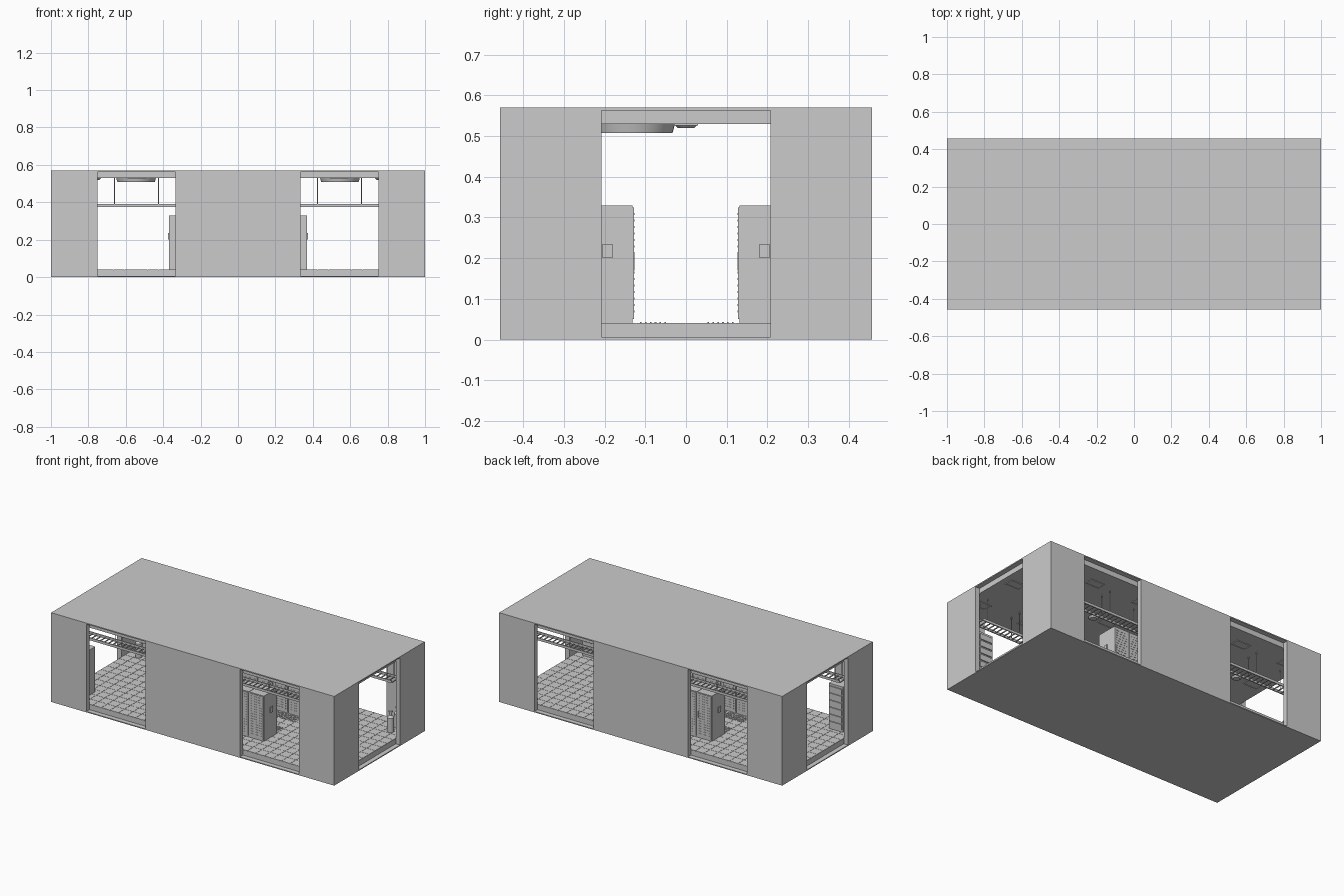
import bpy, bmesh, math
from mathutils import Matrix, Vector

if "Cube" in bpy.data.objects:
    bpy.data.objects.remove(bpy.data.objects["Cube"])


def finish(name, bm):
    me = bpy.data.meshes.new(name)
    bm.to_mesh(me)
    bm.free()
    ob = bpy.data.objects.new(name, me)
    bpy.context.collection.objects.link(ob)
    return ob


def boxes(name, items):
    """One object from many boxes given as (x0, x1, y0, y1, z0, z1)."""
    bm = bmesh.new()
    for x0, x1, y0, y1, z0, z1 in items:
        x0, x1 = sorted((x0, x1))
        y0, y1 = sorted((y0, y1))
        m = Matrix.Translation(((x0 + x1) / 2, (y0 + y1) / 2, (z0 + z1) / 2))
        m = m @ Matrix.Diagonal((x1 - x0, y1 - y0, z1 - z0, 1))
        bmesh.ops.create_cube(bm, size=1, matrix=m)
    return finish(name, bm)


def cones(name, items, seg=32):
    """One object from many upright frustums (x, y, z0, z1, r0, r1)."""
    bm = bmesh.new()
    for x, y, z0, z1, r0, r1 in items:
        bmesh.ops.create_cone(bm, cap_ends=True, segments=seg, radius1=r0, radius2=r1,
                              depth=z1 - z0, matrix=Matrix.Translation((x, y, (z0 + z1) / 2)))
    ob = finish(name, bm)
    bpy.context.view_layer.objects.active = ob
    ob.select_set(True)
    bpy.ops.object.shade_smooth_by_angle()
    ob.select_set(False)
    return ob


X, Y, H, T = 1.0, 0.457, 0.57, 0.03
FLOOR, CEIL = 0.042, 0.53
XI, YI = X - T, Y - T

# Shell: base, roof and wall panels around the openings
boxes("base_plate", [(-X, X, -Y, Y, 0, 0.006)])
boxes("roof_plate", [(-X, X, -Y, Y, 0.563, H)])
walls = []
for s in (-1, 1):
    for a, b in ((-X, -0.75), (-0.333, 0.333), (0.75, X)):
        walls.append((a, b, s * YI, s * Y, 0.006, 0.563))
    for t in (-1, 1):
        walls.append((s * XI, s * X, t * 0.208, t * YI, 0.006, 0.563))
boxes("wall_panels", walls)

# Raised floor and hung ceiling
boxes("floor_slab", [(-XI, XI, -YI, YI, 0.006, 0.039)])
boxes("ceiling_slab", [(-XI, XI, -YI, YI, CEIL, 0.563)])
nx, ny = 32, 14
dx, dy = 2 * XI / nx, 2 * YI / ny
boxes("floor_tiles", [(-XI + i * dx + 0.0008, -XI + (i + 1) * dx - 0.0008,
                       -YI + j * dy + 0.0008, -YI + (j + 1) * dy - 0.0008, 0.038, FLOOR - 0.001)
                      for i in range(nx) for j in range(ny)])

# Vent slots of the aisle tiles
vents = []
for s in (-1, 1):
    for i in range(48):
        for k in range(6):
            x, y = -0.36 + i * 0.015, s * (0.053 + k * 0.012)
            vents.append((x, x + 0.008, y, y + 0.004, 0.04, 0.0435))
boxes("aisle_vents", vents)

# Two rows of equipment racks with doors, grille slats and handles
N, W = 7, 0.74 / 7
bodies, doors, slats, handles = [], [], [], []
for s in (-1, 1):
    for i in range(N):
        a, b = -0.37 + i * W, -0.37 + (i + 1) * W
        bodies.append((a + 0.001, b - 0.001, s * 0.131, s * 0.266, FLOOR - 0.002, 0.33))
        for face, d in ((0.131, -1), (0.266, 1)):
            doors.append((a + 0.004, b - 0.004, s * face, s * (face + d * 0.003), 0.05, 0.325))
            for k in range(16):
                z = 0.066 + k * 0.016
                slats.append((a + 0.016, b - 0.016, s * face, s * (face + d * 0.0042), z, z + 0.005))
            handles.append((b - 0.011, b - 0.008, s * face, s * (face + d * 0.005), 0.17, 0.21))
    for e in (-1, 1):
        handles.append((e * 0.369, e * 0.374, s * 0.18, s * 0.205, 0.2, 0.235))
boxes("rack_bodies", bodies)
boxes("rack_doors", doors)
boxes("rack_grilles", slats)
boxes("rack_handles", handles)

# Ladder cable trays hung from the ceiling
rails, rods = [], []
for s in (-1, 1):
    for y in (0.222, 0.292):
        rails.append((-0.93, 0.93, s * y, s * (y + 0.006), 0.376, 0.392))
    for i in range(63):
        x = -0.93 + i * 0.03
        rails.append((x - 0.003, x + 0.003, s * 0.222, s * 0.298, 0.378, 0.383))
    for x in (-0.895, -0.66, -0.425, -0.19, 0.19, 0.425, 0.66, 0.895):
        for y in (0.225, 0.295):
            rods.append((x, s * y, 0.385, CEIL, 0.0022, 0.0022))
boxes("cable_trays", rails)
cones("tray_rods", rods, 8)

# Ceiling light frames with inset panels
frames = []
for x in (-0.88, -0.54, -0.2, 0.2, 0.54, 0.88):
    for y in (-0.3, 0, 0.3):
        for e in (-1, 1):
            frames.append((x - 0.05, x + 0.05, y + e * 0.024, y + e * 0.029, 0.526, CEIL))
            frames.append((x + e * 0.045, x + e * 0.05, y - 0.024, y + 0.024, 0.526, CEIL))
        frames.append((x - 0.045, x + 0.045, y - 0.024, y + 0.024, 0.5285, CEIL))
boxes("ceiling_lights", frames)

# Round ceiling fans housings and small detectors
cones("ceiling_diffusers", [(s * 0.545, -0.133, 0.508, CEIL, 0.1, 0.106) for s in (-1, 1)], 48)
cones("ceiling_detectors", [(s * x, 0, 0.52, CEIL, 0.02, 0.03)
                            for s in (-1, 1) for x in (0.3, 0.76)], 24)

# Striped battery cabinets in the front corners
cabs = []
for s in (-1, 1):
    cabs.append((s * 0.82, s * 0.92, -0.36, -0.27, FLOOR - 0.002, 0.33))
    for k in range(6):
        z = 0.055 + k * 0.045
        cabs.append((s * 0.826, s * 0.914, -0.271, -0.264, z, z + 0.036))
        cabs.append((s * 0.919, s * 0.925, -0.354, -0.276, z, z + 0.036))
boxes("battery_cabinets", cabs)

# Gas cylinders in the back corners
cyl = []
for s in (-1, 1):
    for y in (0.27, 0.34):
        x = s * 0.89
        cyl += [(x, y, 0.04, 0.13, 0.02, 0.02), (x, y, 0.13, 0.145, 0.02, 0.008),
                (x, y, 0.145, 0.165, 0.008, 0.008), (x, y, 0.165, 0.171, 0.013, 0.013)]
cones("gas_cylinders", cyl, 20)
